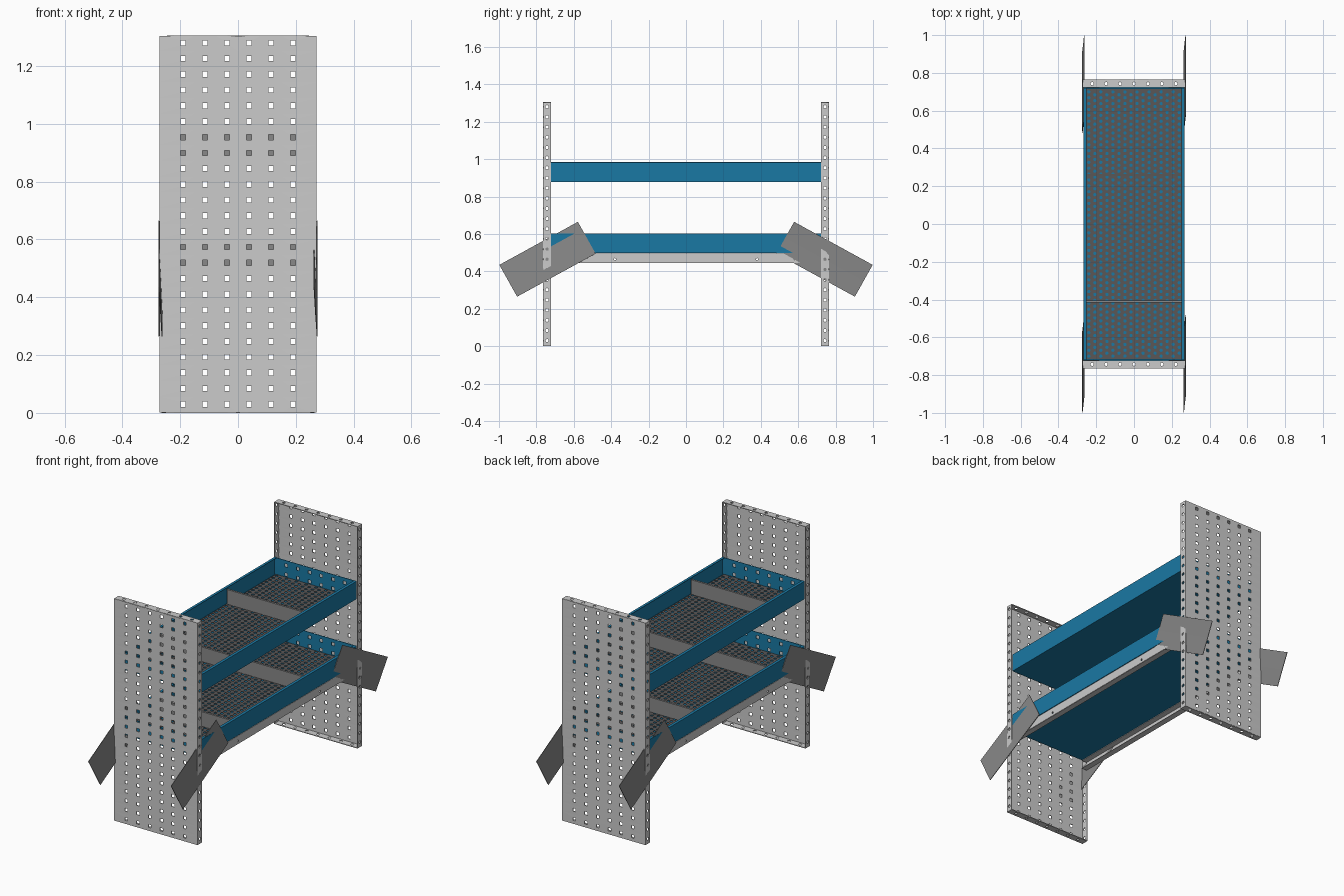
import bpy, bmesh, math
from mathutils import Matrix

if "Cube" in bpy.data.objects:
    bpy.data.objects.remove(bpy.data.objects["Cube"])


def material(name, rgb):
    m = bpy.data.materials.new(name)
    m.diffuse_color = (*rgb, 1)
    m.use_nodes = True
    m.node_tree.nodes["Principled BSDF"].inputs["Base Color"].default_value = m.diffuse_color
    return m


BLUE = material("blue_paint", (0.01, 0.19, 0.37))
DARK = material("dark_mat", (0.10, 0.095, 0.095))
STEEL = material("dark_steel", (0.25, 0.25, 0.25))


def finish(bm, name, mat=None, thick=0.0):
    bmesh.ops.remove_doubles(bm, verts=bm.verts, dist=1e-5)
    bmesh.ops.recalc_face_normals(bm, faces=bm.faces)
    me = bpy.data.meshes.new(name)
    bm.to_mesh(me)
    bm.free()
    ob = bpy.data.objects.new(name, me)
    bpy.context.collection.objects.link(ob)
    if mat:
        me.materials.append(mat)
    if thick:
        s = ob.modifiers.new("thickness", 'SOLIDIFY')
        s.thickness = thick
        s.offset = 0
    return ob


def twin(ob, name):
    """Copy turned half a turn about the vertical axis."""
    c = ob.copy()
    c.name = name
    c.matrix_world = Matrix.Rotation(math.pi, 4, 'Z') @ ob.matrix_world
    bpy.context.collection.objects.link(c)
    return c


def quad(bm, pts):
    bm.faces.new([bm.verts.new(p) for p in pts])


def bounds(centres, lo, hi):
    return [lo] + [(a + b) / 2 for a, b in zip(centres, centres[1:])] + [hi]


def cell(bm, place, cu, cv, u0, u1, v0, v1, r, n):
    """One rectangular cell of sheet with an n-sided hole in it."""
    def pick(d, lo, mid, hi):
        return hi if d > 1e-6 else lo if d < -1e-6 else mid
    rad = r * math.sqrt(2) if n == 4 else r
    outer, inner = [], []
    for i in range(n):
        a = math.pi / 4 + i * 2 * math.pi / n
        c, s = math.cos(a), math.sin(a)
        outer.append(place(pick(c, u0, cu, u1), pick(s, v0, cv, v1)))
        inner.append(place(cu + rad * c, cv + rad * s))
    for i in range(n):
        j = (i + 1) % n
        quad(bm, (outer[i], outer[j], inner[j], inner[i]))


def sheet(bm, place, us, vs, ub, vb, r, n):
    """Perforated rectangle with holes at every (u, v)."""
    U, V = bounds(us, *ub), bounds(vs, *vb)
    for i, cu in enumerate(us):
        for j, cv in enumerate(vs):
            cell(bm, place, cu, cv, U[i], U[i + 1], V[j], V[j + 1], r, n)


def box(bm, x0, x1, y0, y1, z0, z1):
    m = Matrix.Translation(((x0 + x1) / 2, (y0 + y1) / 2, (z0 + z1) / 2))
    bmesh.ops.create_cube(bm, size=1, matrix=m @ Matrix.Diagonal((x1 - x0, y1 - y0, z1 - z0, 1)))


HX, H = 0.27, 1.305
COLS = [-0.19 + 0.076 * i for i in range(6)]
ROWS = [0.03 + 0.05435 * i for i in range(24)]

# end panels: perforated face with four folded flanges
bm = bmesh.new()
Y0, Y1 = -0.763, -0.722
sheet(bm, lambda u, v: (u, Y0, v), COLS, ROWS, (-HX, HX), (0.002, H - 0.002), 0.009, 4)
for x in (-HX, HX):
    sheet(bm, lambda u, v: (x, u, v), [-0.743], ROWS, (Y0, Y1), (0.002, H - 0.002), 0.009, 8)
for z in (0.002, H - 0.002):
    sheet(bm, lambda u, v: (u, v, z), [-0.222 + 0.074 * i for i in range(7)], [-0.743],
          (-HX, HX), (Y0, Y1), 0.009, 8)
twin(finish(bm, "front_end_panel", None, 0.004), "back_end_panel")

# shelves: blue tray, perforated mat and two dividers each
TX, TY = 0.266, 0.720
for label, row in (("lower", 9), ("upper", 16)):
    zb = ROWS[row] - 0.02
    zt = zb + 0.103
    bm = bmesh.new()
    quad(bm, ((-TX, -TY, zb), (TX, -TY, zb), (TX, TY, zb), (-TX, TY, zb)))
    for s in (-1, 1):
        quad(bm, ((s * TX, -TY, zb), (s * TX, TY, zb), (s * TX, TY, zt), (s * TX, -TY, zt)))
        xi = s * (TX - 0.015)
        quad(bm, ((s * TX, -TY, zt), (s * TX, TY, zt), (xi, TY, zt), (xi, -TY, zt)))
        sheet(bm, lambda u, v: (u, s * TY, v), COLS, ROWS[row:row + 2],
              (-TX, TX), (zb, zt), 0.009, 4)
    finish(bm, label + "_tray", BLUE, 0.003)

    bm = bmesh.new()
    nu, nv, mx, my = 16, 46, 0.255, 0.715
    pu, pv = 2 * mx / nu, 2 * my / nv
    def flat(u, v):
        return (u, v, zb + 0.006)
    for i in range(nu):
        u0 = -mx + i * pu
        off = pv / 2 * (i % 2)
        for j in range(nv - i % 2):
            v0 = -my + off + j * pv
            cell(bm, flat, u0 + pu / 2, v0 + pv / 2, u0, u0 + pu, v0, v0 + pv, 0.009, 8)
        if off:
            for v0 in (-my, my - off):
                quad(bm, [flat(*p) for p in ((u0, v0), (u0 + pu, v0),
                                             (u0 + pu, v0 + off), (u0, v0 + off))])
    finish(bm, label + "_mat", DARK, 0.003)

    bm = bmesh.new()
    for y in (-0.41, 0.26):
        box(bm, -0.252, 0.252, y - 0.003, y + 0.003, zb + 0.007, zt - 0.008)
        box(bm, -0.252, 0.252, y - 0.006, y + 0.006, zt - 0.011, zt - 0.008)
    finish(bm, label + "_dividers", STEEL)

# channel rails below the lower shelf
bm = bmesh.new()
RX = 0.264
sheet(bm, lambda u, v: (RX, u, v), [-0.58, -0.38, 0.38, 0.58], [0.465],
      (-TY, TY), (0.446, 0.495), 0.006, 8)
for z in (0.446, 0.495):
    quad(bm, ((RX, -TY, z), (RX, TY, z), (RX - 0.035, TY, z), (RX - 0.035, -TY, z)))
twin(finish(bm, "right_rail", None, 0.003), "left_rail")

# slanted side plates with a shallow fold along the middle
def plate(name, s, x_top, x_mid, x_low):
    bm = bmesh.new()
    a, b, d = (0.998, 0.435), (0.578, 0.665), (-0.095, -0.17)
    rows = [(x, s * (p[0] + d[0] * t), p[1] + d[1] * t)
            for x, t in ((x_top, 0), (x_mid, 0.5), (x_low, 1)) for p in (a, b)]
    for i in (0, 2):
        quad(bm, (rows[i], rows[i + 1], rows[i + 3], rows[i + 2]))
    return finish(bm, name, STEEL, 0.003)


twin(plate("right_back_plate", 1, 0.274, 0.268, 0.263), "left_front_plate")
twin(plate("right_front_plate", -1, 0.263, 0.268, 0.274), "left_back_plate")
